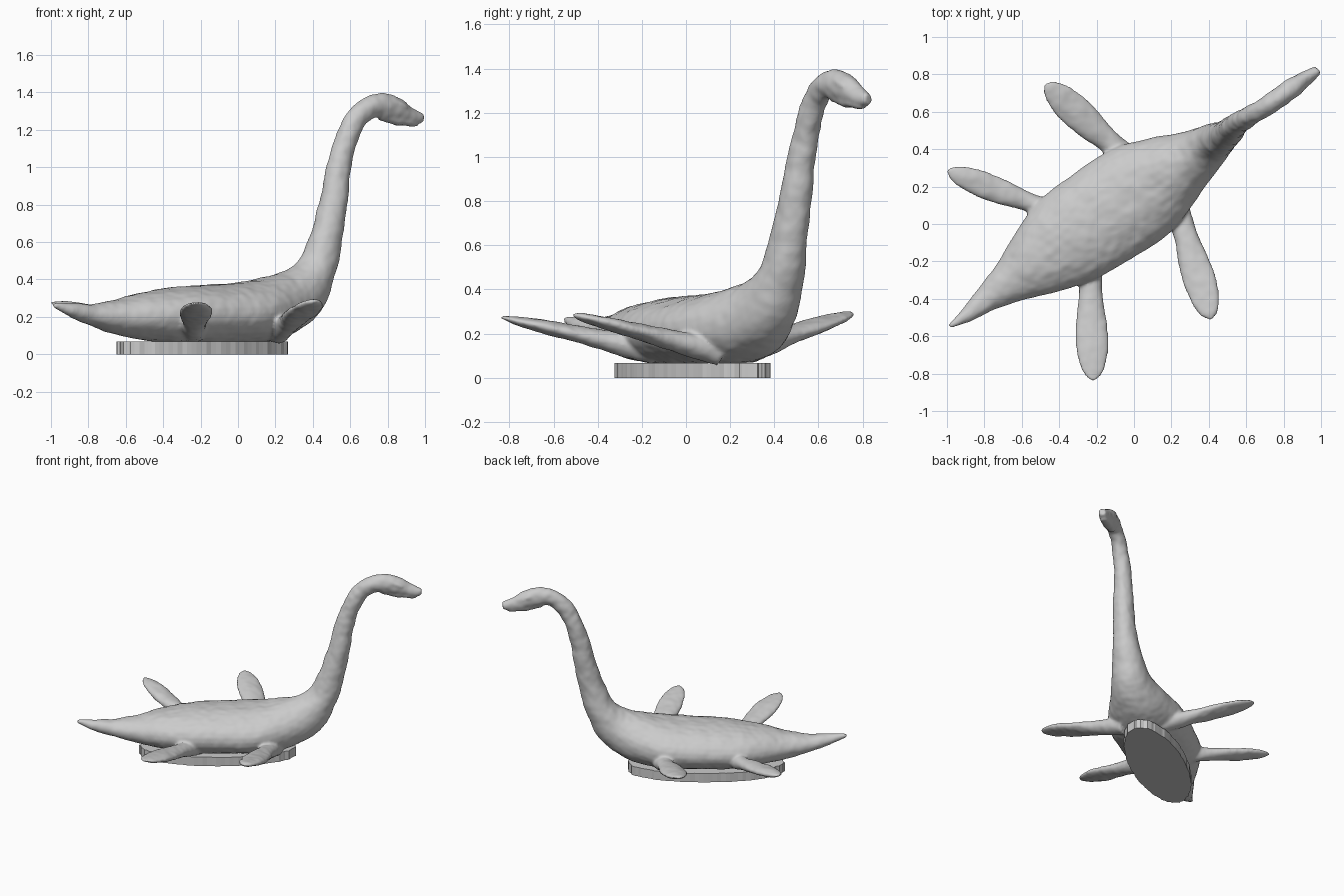
import bpy, bmesh, math, random
from mathutils import Vector, noise

random.seed(4)
if "Cube" in bpy.data.objects:
    bpy.data.objects.remove(bpy.data.objects["Cube"], do_unlink=True)

clay = bpy.data.materials.new("light grey clay")
clay.use_nodes = True
GREY = (0.6, 0.6, 0.6, 1)
clay.diffuse_color = GREY
clay.node_tree.nodes["Principled BSDF"].inputs["Base Color"].default_value = GREY


def spline(rows, steps):
    """Catmull-Rom through rows of x, y, z, half width, half height."""
    pts = [rows[0]] + rows + [rows[-1]]
    out = []
    for i in range(1, len(pts) - 2):
        for k in range(steps):
            t = k / steps
            out.append([0.5 * (2 * b + (c - a) * t + (2 * a - 5 * b + 4 * c - d) * t * t
                               + (3 * b - a - 3 * c + d) * t ** 3)
                        for a, b, c, d in zip(*pts[i - 1:i + 3])])
    return out + [rows[-1]]


def loft(bm, rows, steps=6, sides=28):
    """Closed tube of oval rings that keep their width axis level."""
    path = spline(rows, steps)
    centres = [Vector(p[:3]) for p in path]
    side = Vector((0, 0, 0))
    rings = []
    for i, p in enumerate(path):
        tangent = (centres[min(i + 1, len(path) - 1)] - centres[max(i - 1, 0)]).normalized()
        side = Vector((-tangent.y, tangent.x, 0)).normalized()
        up = tangent.cross(side)
        rings.append([bm.verts.new(centres[i]
                                   + side * max(p[3], 0.004) * math.cos(a)
                                   + up * max(p[4], 0.004) * math.sin(a))
                      for a in (math.tau * k / sides for k in range(sides))])
    for r, s in zip(rings, rings[1:]):
        for k in range(sides):
            n = (k + 1) % sides
            bm.faces.new((r[k], r[n], s[n], s[k]))
    bm.faces.new(rings[0][::-1])
    bm.faces.new(rings[-1])


def flipper(bm, root, tip, width):
    """Flat paddle, narrow at the root and round at the tip."""
    a, b = Vector(root), Vector(tip)
    shape = [(-0.25, 0.75, 0.06), (0, 0.75, 0.055), (0.2, 0.75, 0.045), (0.45, 0.97, 0.036),
             (0.68, 1, 0.03), (0.85, 0.8, 0.022), (0.95, 0.5, 0.014), (1, 0.12, 0.006)]
    loft(bm, [(*a.lerp(b, t), width * w, h) for t, w, h in shape])


bm = bmesh.new()

# Tail, body, neck and head in one sweep
loft(bm, [
    (-0.985, -0.548, 0.265, 0.012, 0.014),
    (-0.90, -0.49, 0.238, 0.038, 0.035),
    (-0.78, -0.395, 0.212, 0.075, 0.058),
    (-0.65, -0.30, 0.200, 0.125, 0.092),
    (-0.50, -0.19, 0.203, 0.205, 0.128),
    (-0.35, -0.08, 0.208, 0.26, 0.150),
    (-0.17, 0.04, 0.214, 0.275, 0.160),
    (0.03, 0.17, 0.222, 0.275, 0.164),
    (0.19, 0.275, 0.250, 0.215, 0.170),
    (0.33, 0.365, 0.325, 0.145, 0.150),
    (0.42, 0.43, 0.46, 0.108, 0.108),
    (0.472, 0.463, 0.62, 0.084, 0.09),
    (0.512, 0.497, 0.82, 0.073, 0.076),
    (0.54, 0.523, 1.0, 0.063, 0.067),
    (0.587, 0.558, 1.17, 0.056, 0.06),
    (0.64, 0.592, 1.27, 0.052, 0.06),
    (0.71, 0.632, 1.32, 0.052, 0.06),
    (0.79, 0.685, 1.322, 0.055, 0.068),
    (0.87, 0.745, 1.295, 0.046, 0.060),
    (0.94, 0.795, 1.268, 0.036, 0.044),
    (0.985, 0.828, 1.262, 0.025, 0.025)])

# Lower jaw and brows
loft(bm, [(0.76, 0.668, 1.275, 0.03, 0.03), (0.86, 0.738, 1.25, 0.034, 0.024),
          (0.93, 0.788, 1.232, 0.03, 0.017), (0.955, 0.806, 1.226, 0.018, 0.01)])
for s in (1, -1):
    x, y = 0.84 - 0.024 * s, 0.722 + 0.03 * s
    loft(bm, [(x - 0.035, y - 0.025, 1.345, 0.008, 0.008), (x, y, 1.336, 0.016, 0.016),
              (x + 0.035, y + 0.025, 1.318, 0.008, 0.008)])

# Four flippers
for root, tip, width in [
        ((0.25, 0.02, 0.15), (0.415, -0.51, 0.285), 0.087),
        ((-0.235, -0.28, 0.15), (-0.218, -0.84, 0.275), 0.087),
        ((-0.07, 0.38, 0.16), (-0.475, 0.75, 0.295), 0.087),
        ((-0.47, 0.08, 0.17), (-1.0, 0.285, 0.275), 0.07)]:
    flipper(bm, root, tip, width)

bmesh.ops.recalc_face_normals(bm, faces=bm.faces)
mesh = bpy.data.meshes.new("marine_reptile")
bm.to_mesh(mesh)
bm.free()
reptile = bpy.data.objects.new("marine_reptile", mesh)
bpy.context.collection.objects.link(reptile)

# Fuse the parts and soften the joins
fuse = reptile.modifiers.new("fuse", 'REMESH')
fuse.mode = 'VOXEL'
fuse.voxel_size = 0.01
soften = reptile.modifiers.new("soften", 'SMOOTH')
soften.factor = 0.5
soften.iterations = 5
graph = bpy.context.evaluated_depsgraph_get()
fused = bpy.data.meshes.new_from_object(reptile.evaluated_get(graph))
reptile.modifiers.clear()
reptile.data = fused

# Hand-modelled lumps in the skin
normals = [v.normal.copy() for v in fused.vertices]
for v, n in zip(fused.vertices, normals):
    lump = 0.007 * noise.noise(v.co * 9) + 0.004 * noise.noise(v.co * 22)
    v.co += n * lump * min(1, 0.35 + abs(n.z) * 0.3 + v.co.z * 0.4)
fused.materials.clear()
fused.materials.append(clay)
for p in fused.polygons:
    p.use_smooth = True

# Oval plinth with a ribbed edge
bm = bmesh.new()
angle = math.radians(35)
outline = []
for k in range(110):
    a = math.tau * k / 110
    r = 1 + random.uniform(-0.018, 0.012)
    u, w = 0.545 * r * math.cos(a), 0.195 * r * math.sin(a)
    outline.append(bm.verts.new((-0.19 + u * math.cos(angle) - w * math.sin(angle),
                                 0.03 + u * math.sin(angle) + w * math.cos(angle), 0)))
bottom = bm.faces.new(outline)
top = bmesh.ops.extrude_face_region(bm, geom=[bottom], use_keep_orig=True)
bmesh.ops.translate(bm, vec=(0, 0, 0.068),
                    verts=[g for g in top["geom"] if isinstance(g, bmesh.types.BMVert)])
bmesh.ops.recalc_face_normals(bm, faces=bm.faces)
mesh = bpy.data.meshes.new("plinth")
bm.to_mesh(mesh)
bm.free()
mesh.materials.append(clay)
bpy.context.collection.objects.link(bpy.data.objects.new("plinth", mesh))
